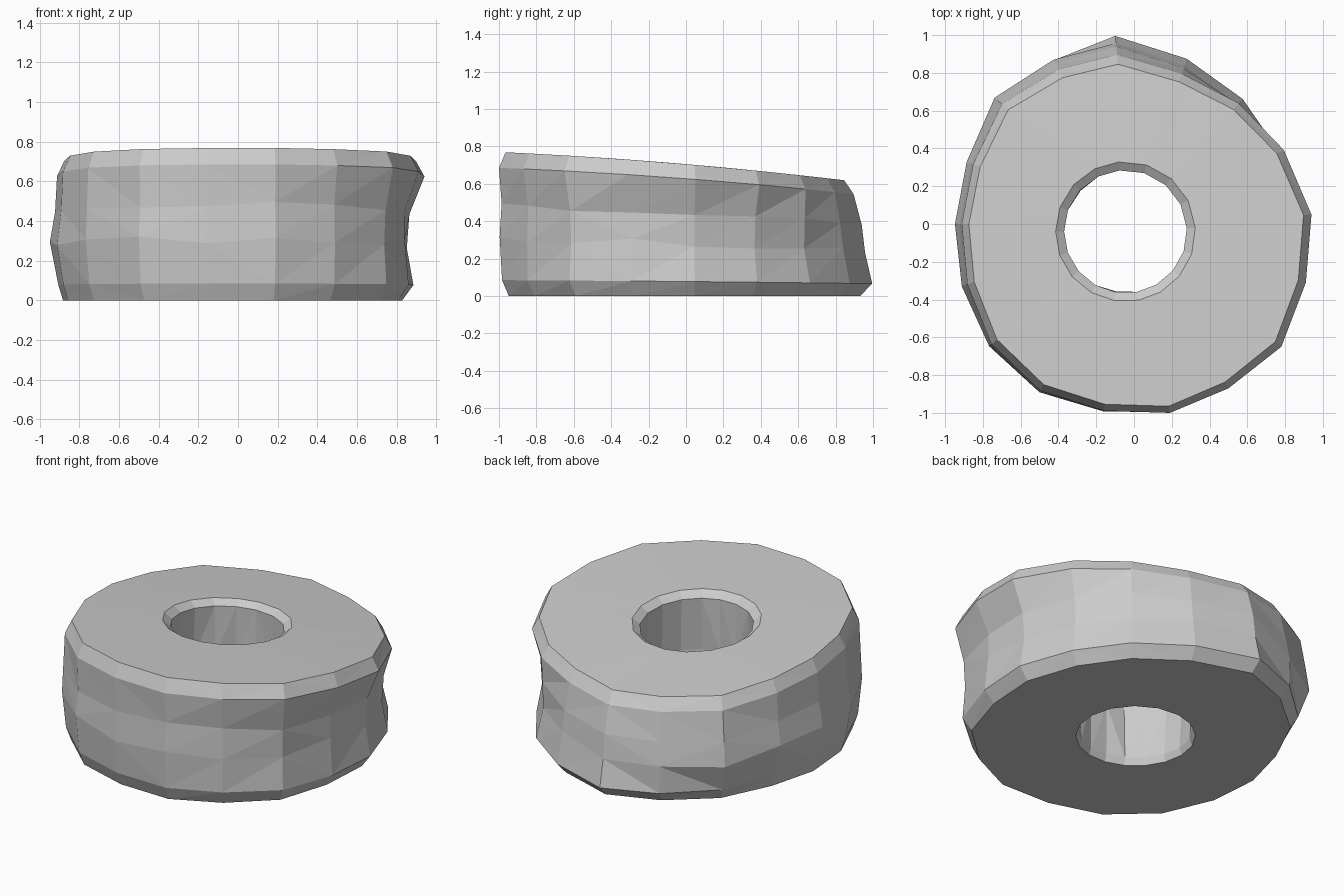
import bpy, bmesh, math, random

if "Cube" in bpy.data.objects:
    bpy.data.objects.remove(bpy.data.objects["Cube"])

random.seed(4)

# widest outline of the ring, seen from above
OUTLINE = [(.94, .05), (.81, .40), (.59, .68), (.28, .88), (-.10, 1.0), (-.44, .90),
           (-.75, .68), (-.89, .33), (-.945, 0), (-.91, -.33), (-.77, -.65), (-.50, -.89),
           (-.16, -.99), (.19, -1.0), (.50, -.87), (.78, -.65), (.91, -.31)]

# outer wall rows: height fraction, scale toward right, left, back, front, back-left undercut
OUTER = [(0.00, .88, .94, .935, .95, .06),
         (0.11, .94, .965, 1.0, .985, .06),
         (0.40, .91, 1.0, .955, 1.0, -.01),
         (0.63, .92, .98, .94, .992, 0),
         (0.89, 1.0, .965, .895, 1.0, 0),
         (1.00, .955, .925, .845, .965, 0)]

# hole wall rows: height fraction, radius
INNER = [(1.0, .37), (.95, .325), (.5, .33), (.06, .325), (0.0, .34)]
HOLE_X, HOLE_Y = -.045, -.04


def height(y):
    return .705 - .085 * y - .02 * y * y


def outer_point(p, row):
    x, y = p
    f, right, left, back, front, undercut = row
    c = x * x / (x * x + y * y)
    s = c * (right if x > 0 else left) + (1 - c) * (back if y > 0 else front)
    s -= undercut * max(0, math.cos(math.atan2(y, x) - math.radians(140))) ** 8
    if 0.2 < f < 0.8:
        s += random.uniform(-.008, .004)
        f += random.uniform(-.03, .03)
    x, y = x * s, y * s
    return x, y, f * height(y)


def inner_point(p, row):
    f, r = row
    a = math.atan2(p[1], p[0])
    if f == .5:
        r += random.uniform(-.01, .02)
    x, y = HOLE_X + r * math.cos(a), HOLE_Y + r * math.sin(a)
    return x, y, f * height(y)


# closed loop of rows swept round the ring
bm = bmesh.new()
rings = [[bm.verts.new(outer_point(p, row)) for p in OUTLINE] for row in OUTER]
rings += [[bm.verts.new(inner_point(p, row)) for p in OUTLINE] for row in INNER]
n = len(OUTLINE)
for k, low in enumerate(rings):
    high = rings[(k + 1) % len(rings)]
    for i in range(n):
        j = (i + 1) % n
        bm.faces.new((low[i], low[j], high[j], high[i]))
bmesh.ops.triangulate(bm, faces=bm.faces[:])
bmesh.ops.recalc_face_normals(bm, faces=bm.faces[:])

mesh = bpy.data.meshes.new("stone_ring")
bm.to_mesh(mesh)
bm.free()
bpy.context.collection.objects.link(bpy.data.objects.new("stone_ring", mesh))
